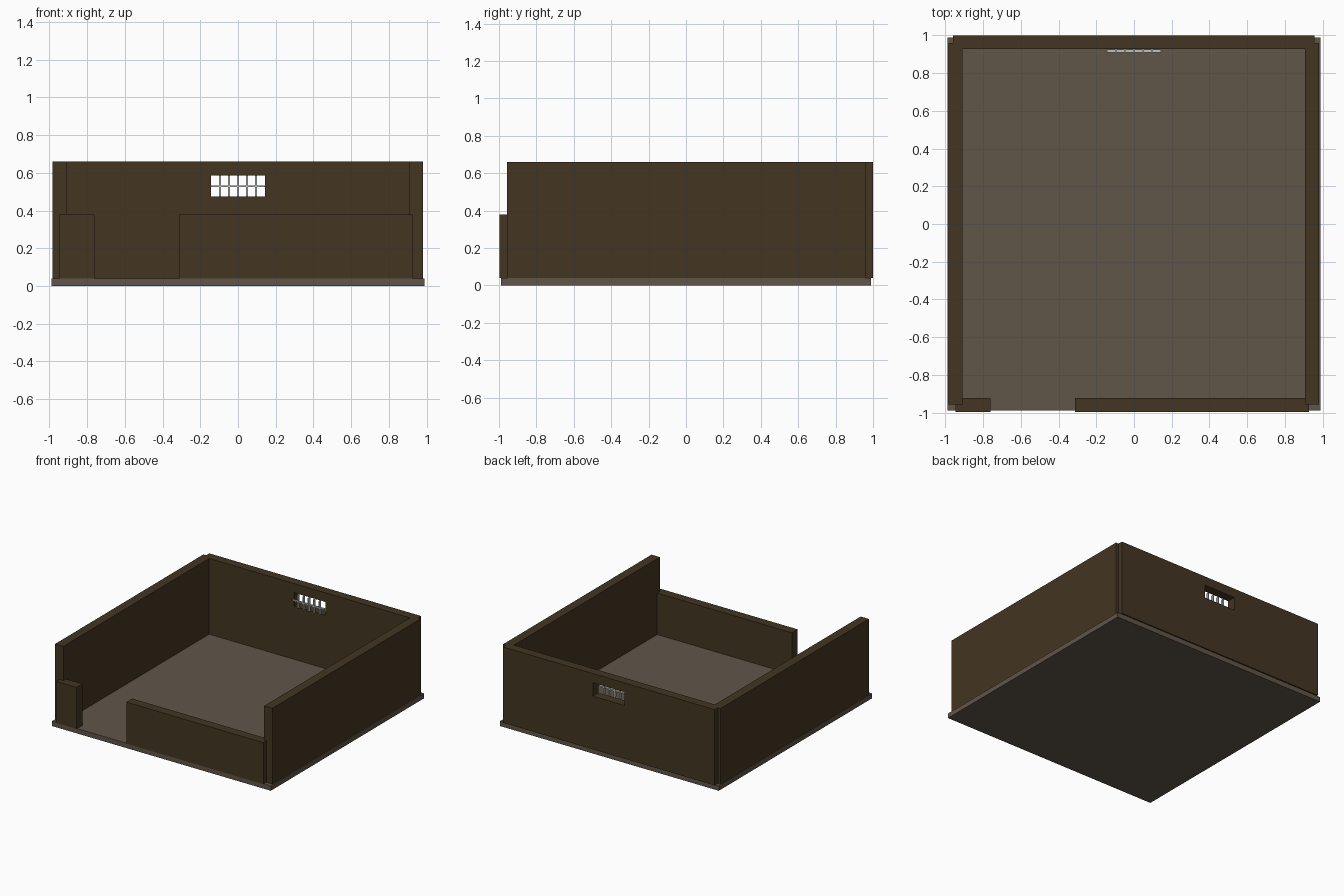
import bpy, bmesh
from mathutils import Vector

if "Cube" in bpy.data.objects:
    bpy.data.objects.remove(bpy.data.objects["Cube"])


def material(name, rgb):
    m = bpy.data.materials.new(name)
    m.diffuse_color = (*rgb, 1)
    m.use_nodes = True
    m.node_tree.nodes["Principled BSDF"].inputs["Base Color"].default_value = m.diffuse_color
    return m


WOOD = material("dark_brown_wall", (0.056, 0.036, 0.016))
FLOOR = material("grey_brown_floor", (0.118, 0.090, 0.066))
METAL = material("light_grey_metal", (0.52, 0.54, 0.52))


def box(name, x, y, z, mat):
    """Box from (min, max) ranges on each axis."""
    bm = bmesh.new()
    bmesh.ops.create_cube(bm, size=1)
    for v in bm.verts:
        v.co = Vector([r[0] + (c + 0.5) * (r[1] - r[0]) for c, r in zip(v.co, (x, y, z))])
    me = bpy.data.meshes.new(name)
    bm.to_mesh(me)
    bm.free()
    me.materials.append(mat)
    ob = bpy.data.objects.new(name, me)
    bpy.context.collection.objects.link(ob)
    return ob


BASE, TOP, LOW = 0.04, 0.66, 0.38

# floor slab
box("floor", (-0.99, 0.99), (-0.99, 0.99), (0, BASE), FLOOR)

# tall side walls
box("left_wall", (-0.985, -0.91), (-0.957, 0.96), (BASE, TOP), WOOD)
box("right_wall", (0.907, 0.982), (-0.957, 0.96), (BASE, TOP), WOOD)

# low front walls either side of the doorway
box("front_wall_left", (-0.947, -0.762), (-0.997, -0.922), (BASE, LOW), WOOD)
box("front_wall_right", (-0.312, 0.927), (-0.997, -0.922), (BASE, LOW), WOOD)

# back wall with a window cut through it
back = box("back_wall", (-0.96, 0.957), (0.927, 1.0), (BASE, TOP), WOOD)
wx, wz = (-0.143, 0.142), (0.475, 0.585)
cutter = box("window_cutter", wx, (0.8, 1.1), wz, WOOD)
cutter.hide_render = True
cutter.hide_viewport = True
cut = back.modifiers.new("window", 'BOOLEAN')
cut.operation = 'DIFFERENCE'
cut.solver = 'EXACT'
cut.object = cutter

# window bars on the inner face
for i in range(5):
    c = (i - 2) * 0.048
    box(f"vertical_bar_{i + 1}", (c - 0.005, c + 0.005), (0.907, 0.927), wz, METAL)
box("horizontal_bar", wx, (0.909, 0.925), (0.524, 0.534), METAL)
